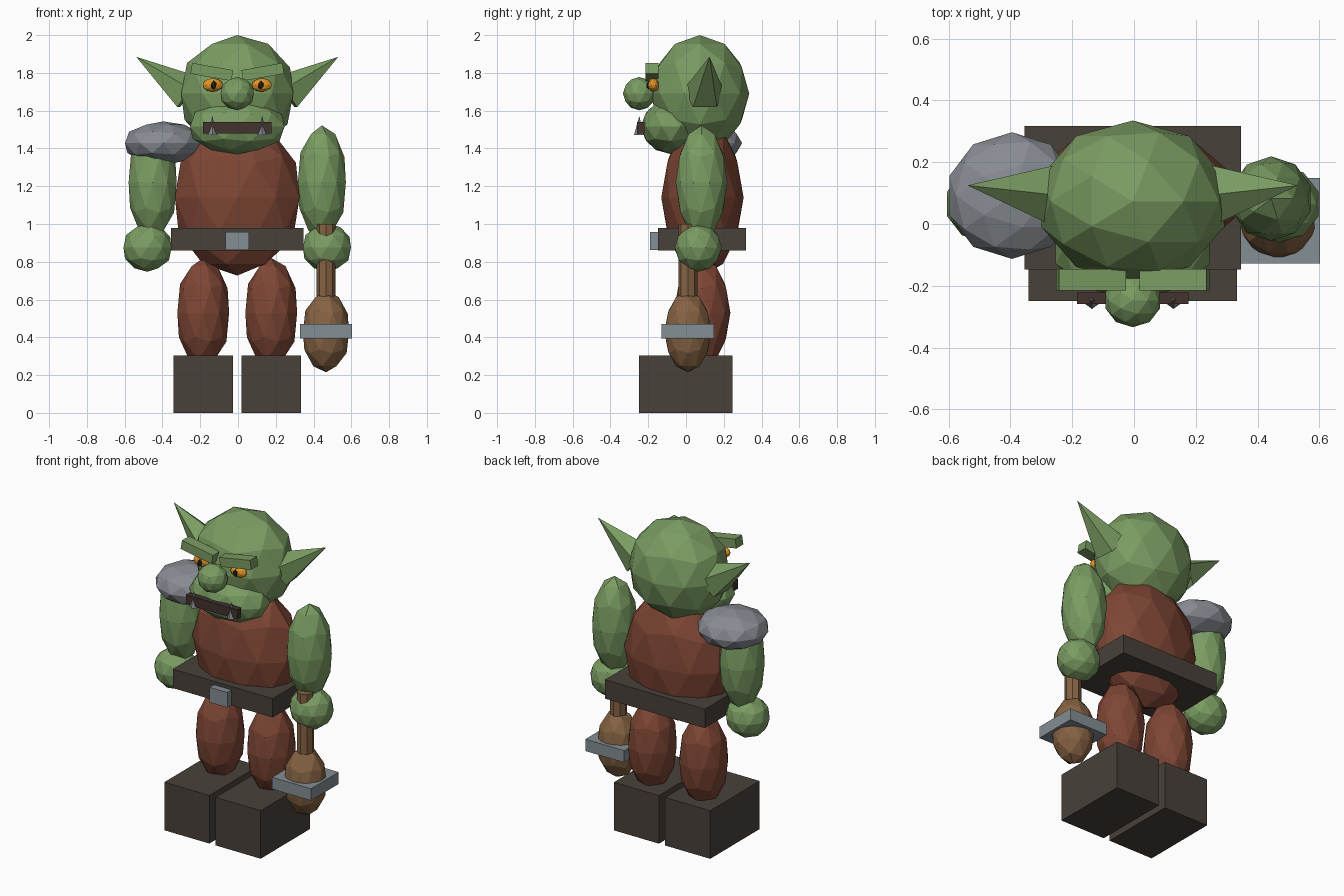
import bpy, math
from mathutils import Vector, Matrix

if "Cube" in bpy.data.objects:
    bpy.data.objects.remove(bpy.data.objects["Cube"])


def material(name, r, g, b):
    """Flat colour given as 0-255 display values, stored as linear."""
    m = bpy.data.materials.new(name)
    lin = [((c / 255 + 0.055) / 1.055) ** 2.4 for c in (r, g, b)]
    m.diffuse_color = (*lin, 1)
    m.use_nodes = True
    m.node_tree.nodes["Principled BSDF"].inputs["Base Color"].default_value = m.diffuse_color
    return m


GREEN = material("skin green", 122, 156, 98)
RED = material("tunic red brown", 126, 70, 52)
DARK = material("dark leather", 72, 65, 58)
STEEL = material("steel grey", 132, 142, 147)
PLATE = material("shoulder grey", 136, 140, 147)
WOOD = material("club wood", 134, 99, 67)
AMBER = material("eye amber", 226, 150, 36)
BLACK = material("pupil black", 38, 32, 30)
MOUTH = material("mouth brown", 66, 50, 46)

CX = -0.004  # body mid line


def finish(name, mat, size=None, rot=None):
    o = bpy.context.object
    o.name = name
    o.data.materials.append(mat)
    if size:
        o.data.transform(Matrix.Diagonal((*size, 1)))
    if rot:
        o.rotation_euler = rot
    return o


def blob(name, mat, loc, half, sub=2):
    """Faceted ellipsoid with the given half extents."""
    bpy.ops.mesh.primitive_ico_sphere_add(subdivisions=sub, radius=1, location=loc)
    return finish(name, mat, (half[0] / 0.951, half[1], half[2]))


def box(name, mat, loc, size, rot=None):
    bpy.ops.mesh.primitive_cube_add(size=1, location=loc)
    return finish(name, mat, size, rot)


def spike(name, mat, base, tip, radius, sides, tip_radius=0):
    """Cone or rod from base to tip."""
    a, b = Vector(base), Vector(tip)
    bpy.ops.mesh.primitive_cone_add(vertices=sides, radius1=radius, radius2=tip_radius,
                                    depth=(b - a).length, location=(a + b) / 2)
    return finish(name, mat, rot=(b - a).to_track_quat('Z', 'Y').to_euler())


# Head, jaw and nose
blob("head", GREEN, (CX, 0.073, 1.69), (0.297, 0.262, 0.31))
blob("jaw", GREEN, (CX, -0.08, 1.515), (0.25, 0.16, 0.145))
blob("nose", GREEN, (CX, -0.247, 1.69), (0.088, 0.087, 0.088))
box("mouth", MOUTH, (CX, -0.24, 1.51), (0.362, 0.038, 0.06))

# Torso and belt
blob("torso", RED, (CX, 0.087, 1.14), (0.33, 0.218, 0.413))
box("belt", DARK, (CX, 0.085, 0.92), (0.70, 0.465, 0.12))
box("buckle", STEEL, (CX, -0.165, 0.91), (0.124, 0.05, 0.096))

# Paired parts
for s, side in ((-1, "left"), (1, "right")):
    def X(x):
        return CX + s * x
    blob("eye_" + side, AMBER, (X(0.13), -0.172, 1.736), (0.052, 0.03, 0.036))
    blob("pupil_" + side, BLACK, (X(0.125), -0.198, 1.735), (0.016, 0.013, 0.024), 1)
    box("brow_" + side, GREEN, (X(0.135), -0.18, 1.805), (0.22, 0.07, 0.058),
        (0, -s * math.radians(10), 0))
    spike("tusk_" + side, PLATE, (X(0.132), -0.247, 1.472), (X(0.132), -0.247, 1.572), 0.028, 5)
    spike("ear_" + side, GREEN, (X(0.26), 0.095, 1.69), (X(0.535), 0.125, 1.885), 0.108, 5)
    blob("arm_" + side, GREEN, (X(0.448), 0.082, 1.22), (0.127, 0.137, 0.302))
    blob("hand_" + side, GREEN, (X(0.475), 0.065, 0.875), (0.127, 0.125, 0.128))
    blob("leg_" + side, RED, (X(0.18), 0.085, 0.53), (0.137, 0.15, 0.29))
    box("boot_" + side, DARK, (X(0.18), -0.002, 0.1525), (0.316, 0.495, 0.305))

# Shoulder pad
blob("shoulder_pad", PLATE, (-0.395, 0.092, 1.428), (0.203, 0.205, 0.115))

# Club
spike("club_handle", WOOD, (0.466, 0.01, 0.5), (0.466, 0.01, 1.0), 0.05, 8, 0.05)
blob("club_head", WOOD, (0.466, 0.01, 0.43), (0.122, 0.125, 0.215))
box("club_band", STEEL, (0.466, 0.01, 0.432), (0.273, 0.277, 0.075))
